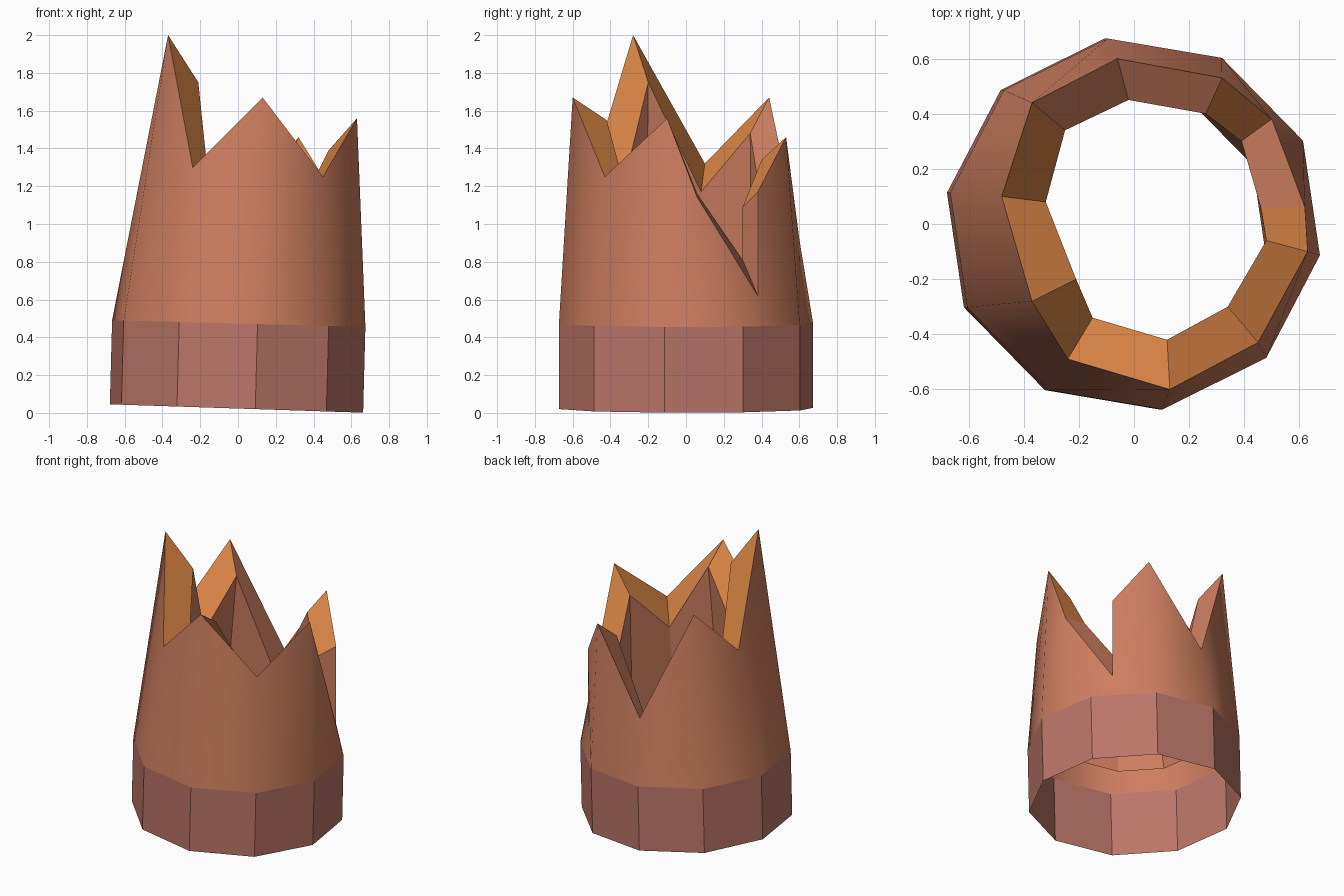
import bpy, bmesh
from math import cos, sin, radians

old = bpy.data.objects.get("Cube")
if old:
    bpy.data.objects.remove(old, do_unlink=True)


def make_material(name, rgb):
    mat = bpy.data.materials.new(name)
    mat.use_nodes = True
    mat.diffuse_color = (*rgb, 1)
    mat.node_tree.nodes["Principled BSDF"].inputs["Base Color"].default_value = (*rgb, 1)
    return mat


bark = make_material("bark", (.62, .21, .115))
wood = make_material("splintered wood", (.72, .24, .06))
collar = make_material("reddish collar", (.5, .18, .14))


def build(name, faces, materials, smooth=False):
    """Make an object from (corner points, material slot) pairs, welding shared corners."""
    bm = bmesh.new()
    for corners, slot in faces:
        corners = list(dict.fromkeys(corners))      # repeated corners collapse
        if len(corners) > 2:
            face = bm.faces.new([bm.verts.new(c) for c in corners])
            face.material_index = slot
            face.smooth = smooth
    bmesh.ops.remove_doubles(bm, verts=bm.verts, dist=.0005)
    mesh = bpy.data.meshes.new(name)
    bm.to_mesh(mesh)
    bm.free()
    for mat in materials:
        mesh.materials.append(mat)
    obj = bpy.data.objects.new(name, mesh)
    bpy.context.collection.objects.link(obj)
    return obj


SIDES = 10


def ring(radius, height, tilt, shift=0):
    """A slightly tilted ten-sided ring."""
    points = []
    for k in range(SIDES):
        angle = radians(k * 36 - 81.6)
        x = radius * cos(angle) + shift
        points.append((x, radius * sin(angle), height - tilt * x))
    return points


def strip(lower, upper, slot=0):
    """Quads between two closed rows of equal length."""
    count = len(lower)
    for i in range(count):
        j = (i + 1) % count
        yield (lower[i], lower[j], upper[j], upper[i]), slot


# Jagged edge: ring corner below, outer point, inner point, colour slot up to the next point
BARK, WOOD = 0, 1
split_outer, split_inner = (.5, .38, .62), (.39, .3, .81)
jagged = [
    (0, (.13, -.6, 1.67), (.12, -.42, 1.55), WOOD),
    (1, (.45, -.43, 1.25), (.34, -.3, 1.11), WOOD),
    (2, (.63, -.1, 1.56), (.48, -.06, 1.39), WOOD),
    (3, (.62, .06, 1.14), (.46, .06, 1.16), BARK),
    (3, split_outer, split_inner, BARK),
    (4, split_outer, split_inner, BARK),
    (4, (.5, .38, 1.17), (.39, .3, 1.09), WOOD),
    (4, (.32, .53, 1.46), (.26, .4, 1.34), BARK),
    (5, (-.06, .6, .92), (-.02, .45, .8), BARK),
    (6, (-.37, .44, 1.67), (-.25, .34, 1.48), WOOD),
    (7, (-.48, .1, 1.32), (-.32, .08, 1.17), WOOD),
    (8, (-.37, -.28, 2), (-.21, -.2, 1.75), WOOD),
    (9, (-.24, -.49, 1.3), (-.15, -.34, 1.17), WOOD),
]
corner = [row[0] for row in jagged]
outer = [row[1] for row in jagged]
inner = [row[2] for row in jagged]

base = ring(.68, .023, .033, -.008)
shoulder = ring(.68, .473, .027, .004)
hollow = ring(.48, .53, .027)

# Flat-sided collar at the foot
build("base_collar", strip(base, shoulder), [collar])

# Smooth outer bark rising to the jagged edge
build("outer_bark", strip([shoulder[c] for c in corner], outer), [bark], smooth=True)

# Broken top faces between the outer and inner edges
rim = [(corners, row[3]) for (corners, _), row in zip(strip(outer, inner), jagged)]
build("broken_rim", rim, [bark, wood])

# Inner wall of the hollow, open at the bottom
build("inner_wall", strip(inner, [hollow[c] for c in corner]), [bark])
